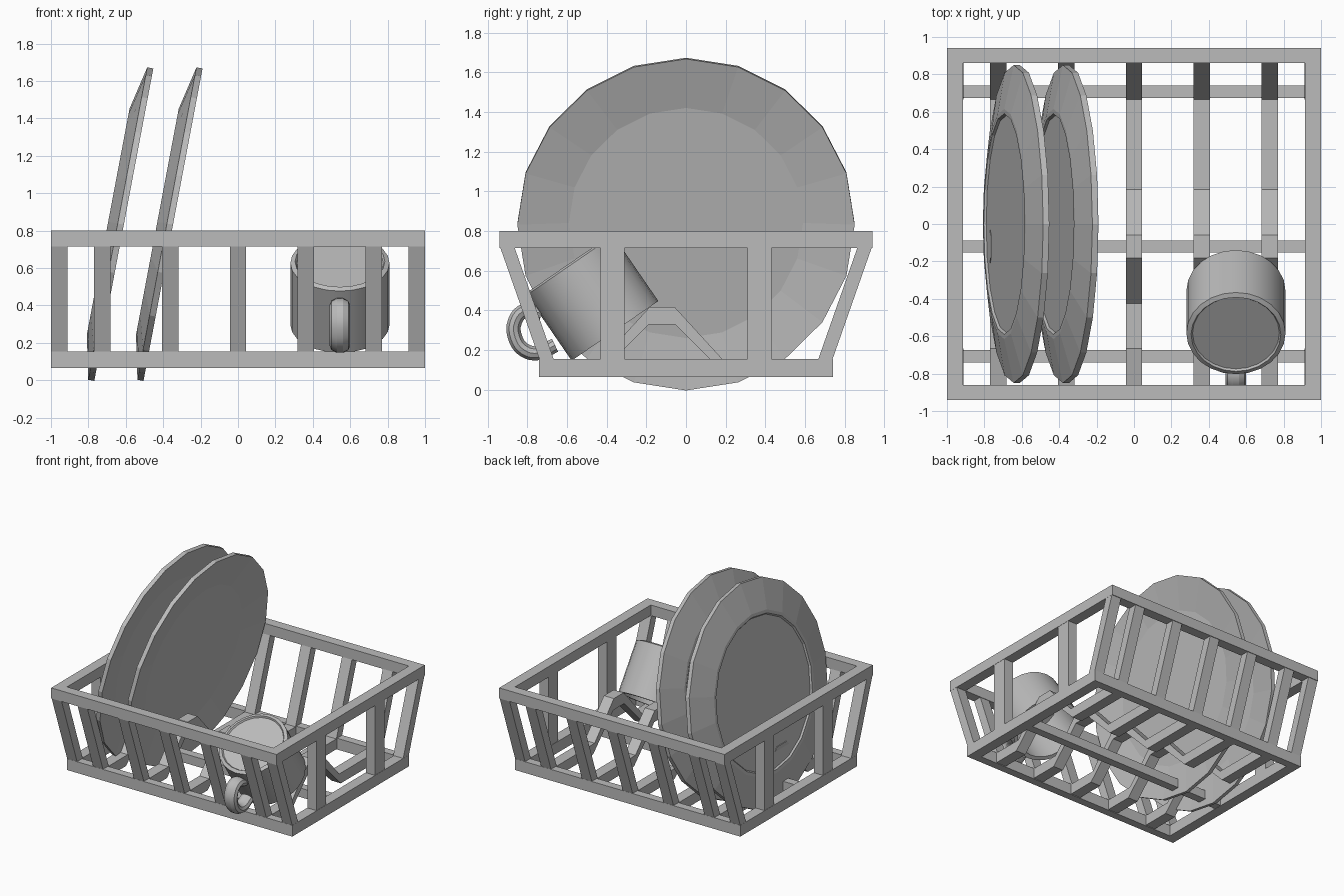
import bpy, bmesh, math
from mathutils import Matrix, Vector

if "Cube" in bpy.data.objects:
    bpy.data.objects.remove(bpy.data.objects["Cube"])

grey = bpy.data.materials.new("plain_grey")
grey.use_nodes = True
colour = (0.5, 0.5, 0.5, 1)
grey.diffuse_color = colour
grey.node_tree.nodes["Principled BSDF"].inputs["Base Color"].default_value = colour


def finish(bm, name, smooth=False):
    """Turn a bmesh into a named grey object."""
    bmesh.ops.recalc_face_normals(bm, faces=bm.faces)
    mesh = bpy.data.meshes.new(name)
    bm.to_mesh(mesh)
    bm.free()
    mesh.materials.append(grey)
    obj = bpy.data.objects.new(name, mesh)
    bpy.context.collection.objects.link(obj)
    if smooth:
        smooth_edges(obj)
    return obj


def smooth_edges(obj):
    bpy.ops.object.select_all(action='DESELECT')
    obj.select_set(True)
    bpy.context.view_layer.objects.active = obj
    bpy.ops.object.shade_smooth_by_angle(angle=math.radians(30))


def prism(bm, profile, x0, x1):
    """Extrude a (y, z) outline from x0 to x1."""
    face = bm.faces.new([bm.verts.new((x0, y, z)) for y, z in profile])
    new = bmesh.ops.extrude_face_region(bm, geom=[face])["geom"]
    verts = [v for v in new if isinstance(v, bmesh.types.BMVert)]
    bmesh.ops.translate(bm, verts=verts, vec=(x1 - x0, 0, 0))


def box(bm, x0, x1, y0, y1, z0, z1):
    prism(bm, [(y0, z0), (y1, z0), (y1, z1), (y0, z1)], x0, x1)


def lathe(profile, name, matrix, sides=20, smooth=False):
    """Spin an (r, h) profile about its axis, then place it."""
    bm = bmesh.new()
    verts = [bm.verts.new((r, 0, h)) for r, h in profile]
    edges = [bm.edges.new(pair) for pair in zip(verts, verts[1:])]
    bmesh.ops.spin(bm, geom=verts + edges, cent=(0, 0, 0), axis=(0, 0, 1),
                   angle=math.tau, steps=sides)
    bmesh.ops.remove_doubles(bm, verts=bm.verts, dist=0.0005)
    bm.transform(matrix)
    return finish(bm, name, smooth)


# Rectangular rails around the top and the bottom
def frame(name, half_y, bar_y, z0, z1):
    bm = bmesh.new()
    for s in (-1, 1):
        ya, yb = sorted((s * half_y, s * (half_y - bar_y)))
        box(bm, -1, 1, ya, yb, z0, z1)
        xa, xb = sorted((s, s * 0.915))
        box(bm, xa, xb, bar_y - half_y, half_y - bar_y, z0, z1)
    finish(bm, name)


frame("top_frame", 0.94, 0.08, 0.715, 0.8)
frame("bottom_frame", 0.74, 0.065, 0.065, 0.155)

# Sloping slats and corner posts on the front and back
slat_x = [i * 0.3625 for i in range(-2, 3)]
for side, s in (("front", -1), ("back", 1)):
    bm = bmesh.new()
    for x in [-0.955] + slat_x + [0.955]:
        prism(bm, [(s * 0.937, 0.72), (s * 0.737, 0.15),
                   (s * 0.665, 0.15), (s * 0.865, 0.72)], x - 0.044, x + 0.044)
    finish(bm, side + "_slats")

# Upright posts on the two ends
bm = bmesh.new()
for s in (-1, 1):
    for y in (-0.37, 0.37):
        xa, xb = sorted((s * 0.998, s * 0.918))
        box(bm, xa, xb, y - 0.06, y + 0.06, 0.15, 0.72)
finish(bm, "end_posts")

# Floor slats with a raised hump, and the long bar under them
mid = -0.12
left = [(-0.7, 0.07), (-0.7, 0.153), (mid - 0.305, 0.153), (mid - 0.062, 0.418)]
under = [(mid - 0.325, 0.07), (mid - 0.068, 0.328)]
right = [(2 * mid - y, z) for y, z in reversed(left[2:])] + [(0.7, 0.153), (0.7, 0.07)]
outline = left + right + [(2 * mid - y, z) for y, z in under] + under[::-1]
bm = bmesh.new()
for x in slat_x:
    prism(bm, outline, x - 0.044, x + 0.044)
finish(bm, "floor_slats")
bm = bmesh.new()
box(bm, -0.92, 0.92, mid - 0.033, mid + 0.033, 0.067, 0.14)
finish(bm, "centre_bar")

# Two leaning plates, undersides towards -x
plate = [(0, 0.04), (0.58, 0.04), (0.59, 0.052), (0.615, 0.052), (0.85, 0.0),
         (0.85, -0.033), (0.59, 0.014), (0, 0.014)]
tilt = math.radians(10.7)
for name, x in (("left_plate", -0.38), ("right_plate", -0.643)):
    lathe(plate, name, Matrix.Translation((x, 0, 0.838))
          @ Matrix.Rotation(tilt - math.pi / 2, 4, 'Y'))

# Upturned mug leaning on the hump, base facing up and forward
lean = Matrix.Rotation(math.radians(34.5), 4, 'X')
base = Vector((0.545, -0.59, 0.635))
mug = [(0, -0.012), (0.232, -0.012), (0.24, 0), (0.265, -0.01), (0.265, -0.41),
       (0.235, -0.41), (0.235, -0.045), (0, -0.045)]
lathe(mug, "mug_body", Matrix.Translation(base) @ lean, sides=24, smooth=True)

# Mug handle: a curved tube, wider across than it is deep
path = [(-0.73, 0.385), (-0.81, 0.4), (-0.862, 0.345), (-0.86, 0.26),
        (-0.815, 0.2), (-0.745, 0.185), (-0.66, 0.225)]
curve = bpy.data.curves.new("mug_handle", 'CURVE')
curve.dimensions = '3D'
curve.bevel_depth = 0.038
curve.bevel_resolution = 3
curve.resolution_u = 4
curve.use_fill_caps = True
spline = curve.splines.new('BEZIER')
spline.bezier_points.add(len(path) - 1)
for point, (y, z) in zip(spline.bezier_points, path):
    point.co = (0, y, z)
    point.handle_left_type = point.handle_right_type = 'AUTO'
curve.materials.append(grey)
handle = bpy.data.objects.new("mug_handle", curve)
bpy.context.collection.objects.link(handle)
handle.location.x = base.x
handle.scale.x = 1.45
bpy.ops.object.select_all(action='DESELECT')
handle.select_set(True)
bpy.context.view_layer.objects.active = handle
bpy.ops.object.convert(target='MESH')
smooth_edges(bpy.context.view_layer.objects.active)
